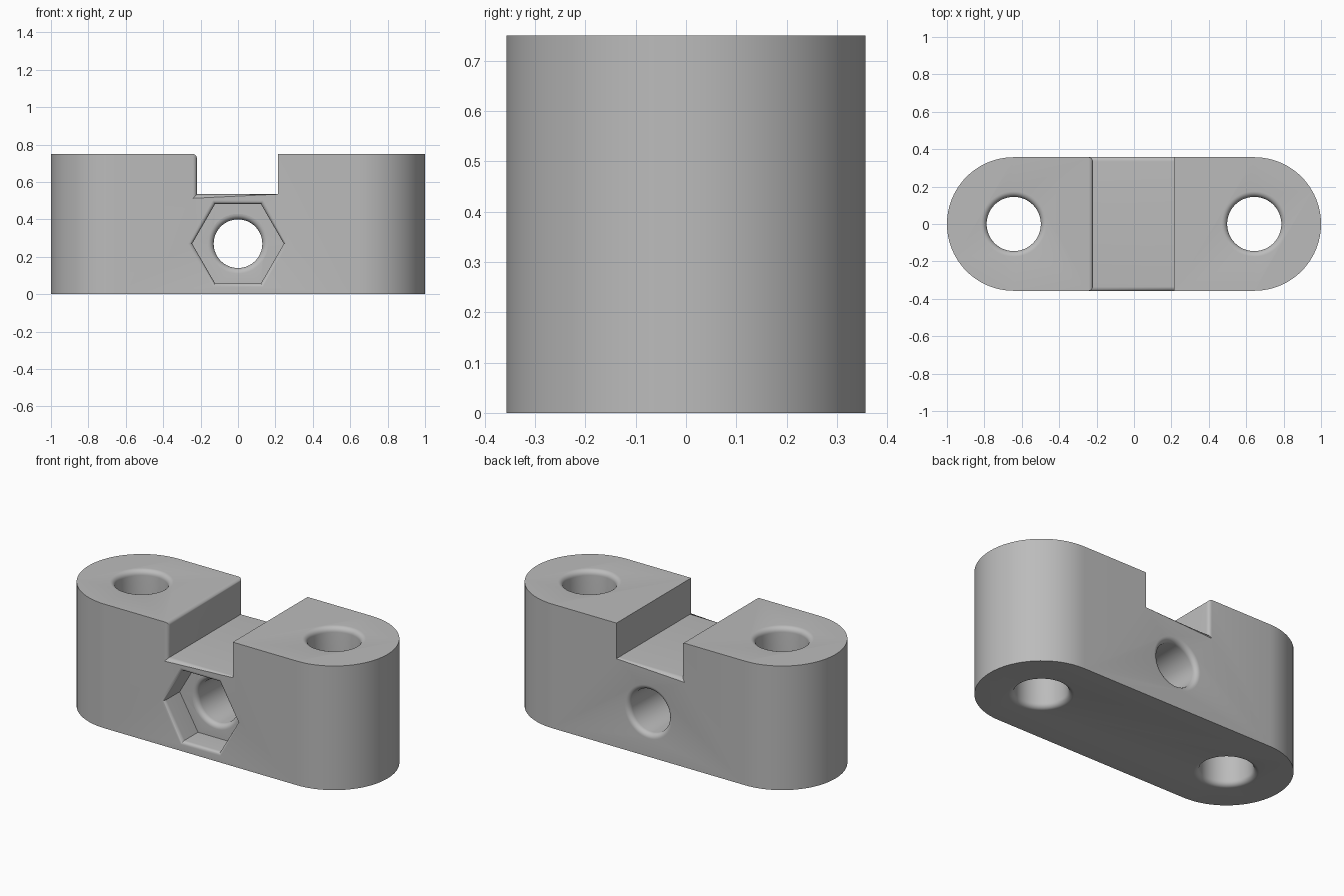
import bpy, bmesh, math
from mathutils import Matrix

cube = bpy.data.objects.get("Cube")
if cube:
    bpy.data.objects.remove(cube, do_unlink=True)

HEIGHT, HALF_Y = 0.75, 0.357
END_X = 1 - HALF_Y
SLOT_LEFT, SLOT_RIGHT, SLOT_Z = 0.215, -0.22, 0.535
BORE_Z = 0.27

grey = bpy.data.materials.new("plain grey")
grey.use_nodes = True
grey.diffuse_color = (0.5, 0.5, 0.5, 1)
grey.node_tree.nodes["Principled BSDF"].inputs["Base Color"].default_value = (0.5, 0.5, 0.5, 1)


def make_object(name, bm):
    bmesh.ops.recalc_face_normals(bm, faces=bm.faces)
    mesh = bpy.data.meshes.new(name)
    bm.to_mesh(mesh)
    bm.free()
    mesh.materials.append(grey)
    obj = bpy.data.objects.new(name, mesh)
    bpy.context.collection.objects.link(obj)
    return obj


def lathe(name, profile, sides, matrix):
    """Closed solid from (radius, height) rings around local z."""
    bm = bmesh.new()
    rings = [[bm.verts.new((r * math.cos(math.tau * i / sides),
                            r * math.sin(math.tau * i / sides), z))
              for i in range(sides)] for r, z in profile]
    for a, b in zip(rings, rings[1:]):
        for i in range(sides):
            j = (i + 1) % sides
            bm.faces.new((a[i], a[j], b[j], b[i]))
    bm.faces.new(rings[0])
    bm.faces.new(rings[-1])
    bm.transform(matrix)
    return make_object(name, bm)


def flare(r, f, z, steps=6):
    """Rounded rim opening upward at height z."""
    arc = [(r + f * (1 - math.cos(t)), z - f + f * math.sin(t))
           for t in (math.pi / 2 * i / steps for i in range(steps + 1))]
    return arc + [(r + f, z + 0.05)]


def bore_profile(r, f, bottom, top):
    lower = [(a, bottom - z) for a, z in reversed(flare(r, f, 0))]
    return lower + flare(r, f, top)


def cut(body, cutter):
    mod = body.modifiers.new(cutter.name, 'BOOLEAN')
    mod.operation, mod.solver, mod.object = 'DIFFERENCE', 'EXACT', cutter
    bpy.context.view_layer.objects.active = body
    bpy.ops.object.modifier_apply(modifier=mod.name)
    bpy.data.objects.remove(cutter, do_unlink=True)


# Round-ended block
bm = bmesh.new()
outline = []
for side in (1, -1):
    for i in range(49):
        a = math.pi * i / 48 - math.pi / 2
        outline.append(bm.verts.new((side * (END_X + HALF_Y * math.cos(a)),
                                     side * HALF_Y * math.sin(a), 0)))
base = bm.faces.new(outline)
top = bmesh.ops.extrude_face_region(bm, geom=[base])["geom"]
bmesh.ops.translate(bm, vec=(0, 0, HEIGHT),
                    verts=[v for v in top if isinstance(v, bmesh.types.BMVert)])
block = make_object("clamp_block", bm)

# Slot across the top
bm = bmesh.new()
bmesh.ops.create_cube(bm, size=1)
bm.transform(Matrix.Translation(((SLOT_LEFT + SLOT_RIGHT) / 2, 0, SLOT_Z + 0.5))
             @ Matrix.Diagonal((SLOT_LEFT - SLOT_RIGHT, 2, 1, 1)))
cut(block, make_object("slot_cutter", bm))

# Rounded edges on the slot floor and its right wall
bm = bmesh.new()
bm.from_mesh(block.data)


def near(a, b):
    return abs(a - b) < 1e-4


def rounded(edge):
    p, q = (v.co for v in edge.verts)
    outer = near(abs(p.y), HALF_Y) and near(p.y, q.y)
    wall = near(p.x, SLOT_RIGHT) and near(q.x, SLOT_RIGHT)
    floor = near(p.z, SLOT_Z) and near(q.z, SLOT_Z)
    crest = near(p.z, HEIGHT) and near(q.z, HEIGHT)
    return (outer and (wall or floor)) or (wall and crest)


bmesh.ops.bevel(bm, geom=[e for e in bm.edges if rounded(e)], offset=0.022,
                segments=5, profile=0.5, affect='EDGES', clamp_overlap=True)
bm.to_mesh(block.data)
bm.free()

# Vertical bolt holes
for side, x in (("left", END_X), ("right", -END_X)):
    cut(block, lathe(side + "_hole_cutter", bore_profile(0.145, 0.03, 0, HEIGHT),
                     64, Matrix.Translation((x, 0, 0))))

# Hexagonal nut pocket, then the bore through its floor
POCKET = 0.15
to_front = Matrix.Translation((0, 0, BORE_Z)) @ Matrix.Rotation(math.pi / 2, 4, 'X')
cut(block, lathe("nut_pocket_cutter",
                 [(0.245, HALF_Y - POCKET)] + flare(0.245, 0.022, HALF_Y), 6, to_front))
cut(block, lathe("cross_bore_cutter",
                 bore_profile(0.13, 0.03, -HALF_Y, HALF_Y - POCKET), 64, to_front))

# Smooth curves, sharp corners
bpy.ops.object.select_all(action='DESELECT')
block.select_set(True)
bpy.context.view_layer.objects.active = block
bpy.ops.object.shade_smooth_by_angle(angle=math.radians(30))
